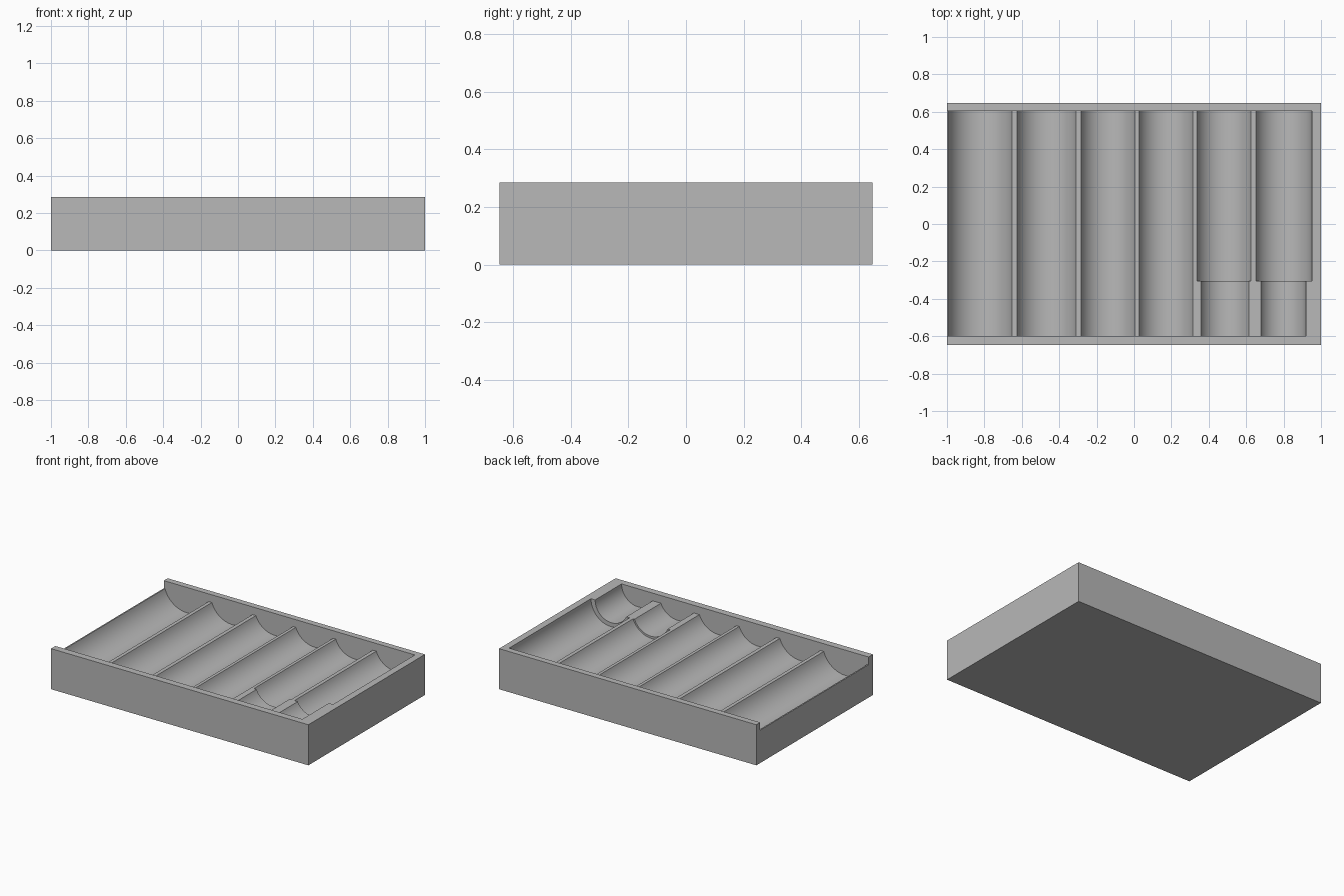
import bpy, bmesh, math

if "Cube" in bpy.data.objects:
    bpy.data.objects.remove(bpy.data.objects["Cube"])

TOP, RIDGE = 0.285, 0.231          # rim height and divider height
HALF_Y = 0.647
BACK, STEP, FRONT = 0.604, -0.305, -0.599
DROP = TOP - RIDGE

grey = bpy.data.materials.new("plain grey")
grey.use_nodes = True
grey.diffuse_color = (0.48, 0.48, 0.48, 1)
grey.node_tree.nodes["Principled BSDF"].inputs["Base Color"].default_value = (0.48, 0.48, 0.48, 1)


def new_object(name, bm):
    bmesh.ops.recalc_face_normals(bm, faces=bm.faces)
    mesh = bpy.data.meshes.new(name)
    bm.to_mesh(mesh)
    bm.free()
    mesh.materials.append(grey)
    obj = bpy.data.objects.new(name, mesh)
    bpy.context.collection.objects.link(obj)
    return obj


def extrude_profile(name, points, y0, y1):
    bm = bmesh.new()
    face = bm.faces.new([bm.verts.new((x, y0, z)) for x, z in points])
    moved = bmesh.ops.extrude_face_region(bm, geom=[face])["geom"]
    bmesh.ops.translate(bm, vec=(0, y1 - y0, 0),
                        verts=[v for v in moved if isinstance(v, bmesh.types.BMVert)])
    return new_object(name, bm)


def trough(centre, radius, to_rim=False, steps=32):
    """Arc centred on rim height, trimmed at the divider height."""
    edge = math.asin(DROP / radius)
    start, end = math.pi + edge, 2 * math.pi - (0 if to_rim else edge)
    angles = [start + (end - start) * i / steps for i in range(steps + 1)]
    return [(centre + radius * math.cos(a), TOP + radius * math.sin(a)) for a in angles]


def hollow(troughs):
    points = [(-1.1, 0.5), (-1.1, RIDGE)]
    for i, (centre, radius) in enumerate(troughs):
        points += trough(centre, radius, i == len(troughs) - 1)
    return points + [(points[-1][0], 0.5)]


# Troughs running front to back; the last two narrow at the front
plain = [(-0.821, 0.178), (-0.468, 0.167), (-0.139, 0.154), (0.171, 0.154)]
rear = plain + [(0.481, 0.154), (0.797, 0.155)]
narrow = plain + [(0.486, 0.139), (0.793, 0.127)]

# Solid tray block
tray = extrude_profile("coin_tray", [(-1, 0), (1, 0), (1, TOP), (-1, TOP)], -HALF_Y, HALF_Y)
bpy.context.view_layer.objects.active = tray
tray.select_set(True)

# Carve the rear and the narrowed front hollows
for name, shape, y0, y1 in (("rear_hollow", rear, STEP, BACK),
                            ("front_hollow", narrow, FRONT, STEP + 0.02)):
    cutter = extrude_profile(name, hollow(shape), y0, y1)
    cutter.hide_render = True
    mod = tray.modifiers.new(name, "BOOLEAN")
    mod.operation, mod.solver, mod.object = "DIFFERENCE", "EXACT", cutter
    bpy.ops.object.modifier_apply(modifier=mod.name)
    bpy.data.objects.remove(cutter)

bpy.ops.object.shade_smooth_by_angle(angle=math.radians(25))
